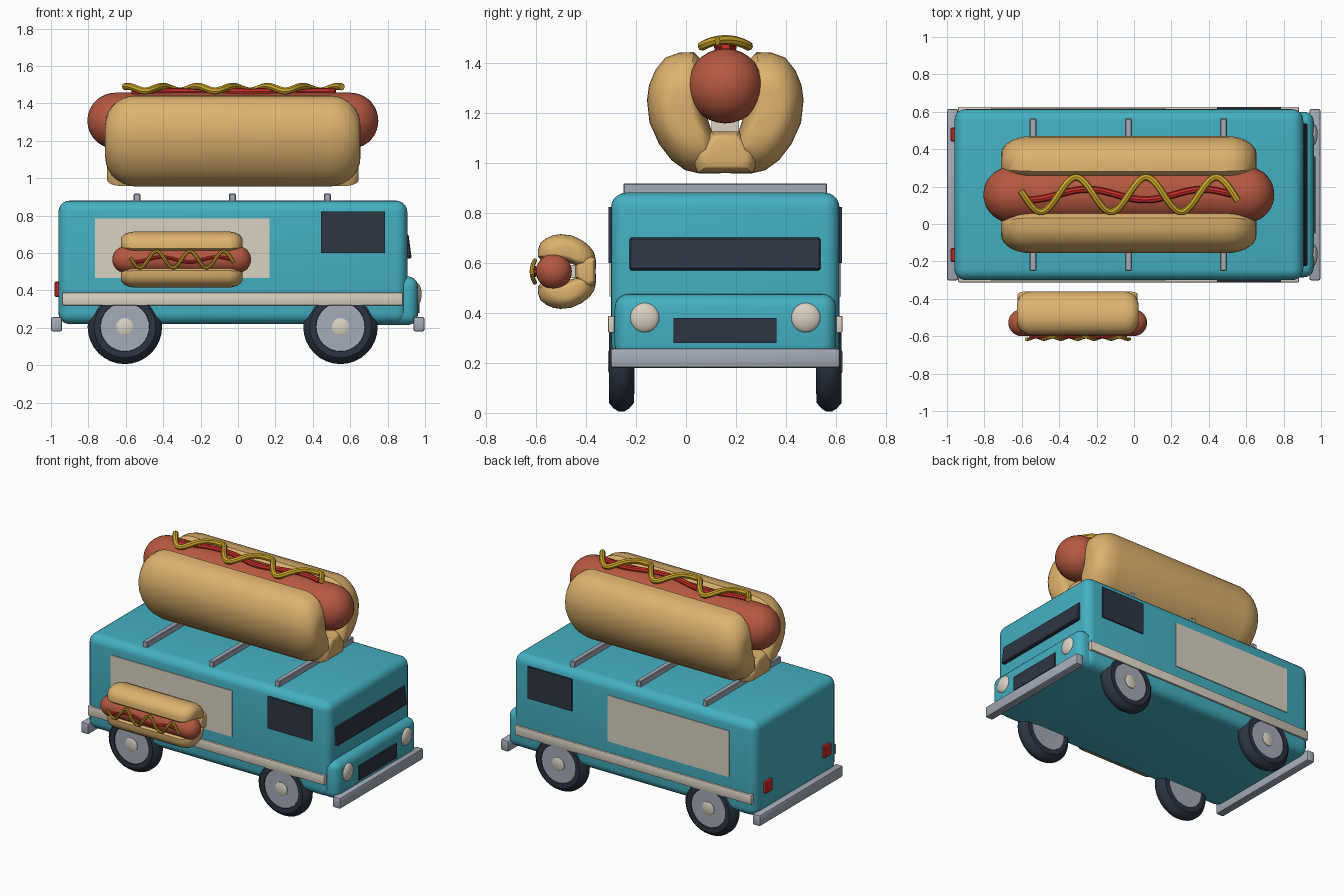
import bpy, bmesh, math
from mathutils import Matrix, Vector

if "Cube" in bpy.data.objects:
    bpy.data.objects.remove(bpy.data.objects["Cube"])

CY = 0.157  # van centre line


def mat(name, r, g, b):
    m = bpy.data.materials.new(name)
    lin = [((c / 255 + 0.055) / 1.055) ** 2.4 for c in (r, g, b)]
    m.diffuse_color = (*lin, 1)
    m.use_nodes = True
    m.node_tree.nodes["Principled BSDF"].inputs["Base Color"].default_value = m.diffuse_color
    return m


TEAL = mat("teal_paint", 68, 176, 194)
CREAM = mat("cream", 218, 210, 194)
DARK = mat("dark_glass", 46, 54, 68)
RUBBER = mat("rubber", 44, 52, 66)
STEEL = mat("steel", 165, 172, 184)
BUN = mat("bun", 222, 178, 110)
SAUSAGE = mat("sausage", 182, 88, 64)
MUSTARD = mat("mustard", 208, 168, 42)
RED = mat("red", 204, 46, 42)


def finish(name, bm, material):
    bmesh.ops.recalc_face_normals(bm, faces=bm.faces[:])
    me = bpy.data.meshes.new(name)
    bm.to_mesh(me)
    bm.free()
    me.materials.append(material)
    ob = bpy.data.objects.new(name, me)
    bpy.context.collection.objects.link(ob)
    return ob


def box(name, lo, hi, material, bevel=0.0, segs=3, tilt=0.0):
    """Box between two corners, optionally bevelled and tilted about y."""
    lo, hi = Vector(lo), Vector(hi)
    bm = bmesh.new()
    bmesh.ops.create_cube(bm, size=1)
    bmesh.ops.scale(bm, vec=hi - lo, verts=bm.verts[:])
    if bevel:
        bmesh.ops.bevel(bm, geom=bm.edges[:], offset=bevel, segments=segs,
                        profile=0.5, affect='EDGES')
    bm.transform(Matrix.Translation((lo + hi) / 2) @ Matrix.Rotation(tilt, 4, 'Y'))
    return finish(name, bm, material)


def loft(name, section, x0, x1, end, tip, material, steps=7):
    """Sweep a (y, z) section along x with rounded, shrinking ends."""
    cy = (min(p[0] for p in section) + max(p[0] for p in section)) / 2
    cz = (min(p[1] for p in section) + max(p[1] for p in section)) / 2
    half = [(end * (1 - math.cos(a)), tip + (1 - tip) * math.sin(a))
            for a in (i * math.pi / 2 / steps for i in range(steps + 1))]
    rows = [(x0 + d, s) for d, s in half] + [(x1 - d, s) for d, s in reversed(half)]
    bm = bmesh.new()
    rings = [[bm.verts.new((x, cy + (y - cy) * s, cz + (z - cz) * s)) for y, z in section]
             for x, s in rows]
    n = len(section)
    for a, b in zip(rings, rings[1:]):
        for i in range(n):
            bm.faces.new((a[i], a[(i + 1) % n], b[(i + 1) % n], b[i]))
    bm.faces.new(rings[0])
    bm.faces.new(rings[-1])
    return finish(name, bm, material)


def spin(name, profile, centre, side, material, segs=32):
    """Revolve a (radius, depth) profile about y; depth points outward."""
    bm = bmesh.new()
    rings = [[bm.verts.new((centre[0] + r * math.cos(t), centre[1] + side * d,
                            centre[2] + r * math.sin(t)))
              for t in (2 * math.pi * i / segs for i in range(segs))] for r, d in profile]
    for a, b in zip(rings, rings[1:]):
        for i in range(segs):
            bm.faces.new((a[i], a[(i + 1) % segs], b[(i + 1) % segs], b[i]))
    bm.faces.new(rings[0])
    bm.faces.new(rings[-1])
    return finish(name, bm, material)


def tube(name, points, radius, material):
    cu = bpy.data.curves.new(name + "_path", 'CURVE')
    cu.dimensions = '3D'
    cu.bevel_depth, cu.bevel_resolution, cu.use_fill_caps = radius, 2, True
    sp = cu.splines.new('POLY')
    sp.points.add(len(points) - 1)
    for p, co in zip(sp.points, points):
        p.co = (*co, 1)
    tmp = bpy.data.objects.new(name + "_path", cu)
    bm = bmesh.new()
    me = tmp.to_mesh()
    bm.from_mesh(me)
    tmp.to_mesh_clear()
    bpy.data.objects.remove(tmp)
    return finish(name, bm, material)


def hot_dog(prefix, matrix):
    """Full-size hot dog centred on y = 0, then placed by a matrix."""
    half = [(-0.125, 1.442), (-0.185, 1.44), (-0.24, 1.42), (-0.28, 1.37), (-0.305, 1.31),
            (-0.313, 1.25), (-0.303, 1.16), (-0.265, 1.075), (-0.215, 1.01), (-0.16, 0.97),
            (-0.10, 0.956), (-0.02, 0.956), (-0.02, 1.05), (-0.055, 1.13), (-0.075, 1.19),
            (-0.09, 1.27), (-0.09, 1.36), (-0.10, 1.415)]
    base = [(-0.055, 1.125), (-0.125, 1.04), (-0.128, 1.0), (-0.11, 0.958),
            (0.11, 0.958), (0.128, 1.0), (0.125, 1.04), (0.055, 1.125)]
    circle = [(0.15 * math.cos(t), 1.307 + 0.15 * math.sin(t))
              for t in (i * math.pi / 14 for i in range(28))]
    parts = [
        loft(prefix + "_bun_front", half, -0.71, 0.655, 0.16, 0.35, BUN),
        loft(prefix + "_bun_back", [(-y, z) for y, z in half], -0.71, 0.655, 0.16, 0.35, BUN),
        loft(prefix + "_bun_base", base, -0.70, 0.645, 0.08, 0.6, BUN),
        loft(prefix + "_sausage", circle, -0.805, 0.75, 0.15, 0.01, SAUSAGE, 9),
        box(prefix + "_filling", (-0.6, -0.055, 1.09), (0.55, 0.055, 1.168), CREAM),
    ]
    # sauces follow the curve of the sausage
    zig, wave = [], []
    for i in range(91):
        f = i / 90
        x = -0.605 + 1.16 * f
        y = 0.092 * math.cos(2 * math.pi * (x + 0.31) / 0.375)
        zig.append((x, y, 1.307 + math.sqrt(0.184 ** 2 - y * y)))
        x = -0.57 + 1.09 * f
        y = 0.028 * math.cos(2 * math.pi * (x + 0.25) / 0.62)
        wave.append((x, y, 1.307 + math.sqrt(0.158 ** 2 - y * y)))
    parts.append(tube(prefix + "_mustard", zig, 0.019, MUSTARD))
    parts.append(tube(prefix + "_ketchup", wave, 0.018, RED))
    for p in parts:
        p.data.transform(matrix)


# van shell
box("body", (-0.96, -0.30, 0.22), (0.905, 0.614, 0.88), TEAL, 0.06, 5)
box("hood", (0.60, -0.285, 0.215), (0.962, 0.60, 0.475), TEAL, 0.055, 5)

# nose
box("windshield", (0.888, -0.225, 0.57), (0.92, 0.537, 0.70), DARK, 0.006, 1, tilt=-0.13)
box("grille", (0.945, -0.05, 0.28), (0.97, 0.362, 0.38), DARK)
for i, y in enumerate((CY - 0.322, CY + 0.322)):
    bm = bmesh.new()
    bmesh.ops.create_uvsphere(bm, u_segments=24, v_segments=14, radius=0.06)
    bm.transform(Matrix.Translation((0.955, y, 0.38)) @ Matrix.Diagonal((0.45, 1, 1, 1)))
    finish(f"headlight_{i}", bm, CREAM)
    box(f"tail_light_{i}", (-0.98, y - 0.038, 0.365), (-0.95, y + 0.038, 0.447), RED, 0.006, 1)

# bumpers
for name, x in (("front_bumper", 0.967), ("rear_bumper", -0.97)):
    box(name, (x - 0.03, -0.302, 0.18), (x + 0.03, 0.616, 0.258), STEEL, 0.012, 2)

# roof rails
for i, x in enumerate((-0.54, -0.03, 0.478)):
    box(f"roof_rail_{i}", (x - 0.018, CY - 0.407, 0.87), (x + 0.018, CY + 0.407, 0.917),
        STEEL, 0.004, 1)

# both sides: trim, serving panel, cab window, wheels
for label, s in (("near", -1), ("far", 1)):
    def side_box(name, x0, x1, z0, z1, depth, material, bevel=0.0):
        ys = sorted((CY + s * 0.44, CY + s * (0.457 + depth)))
        box(f"{label}_{name}", (x0, ys[0], z0), (x1, ys[1], z1), material, bevel, 2)
    side_box("trim", -0.94, 0.882, 0.32, 0.388, 0.012, CREAM, 0.006)
    side_box("serving_panel", -0.765, 0.168, 0.465, 0.785, 0.006, CREAM)
    side_box("cab_window", 0.445, 0.785, 0.60, 0.822, 0.009, DARK)
    for pos, x in (("rear", -0.605), ("front", 0.548)):
        c = (x, CY + s * 0.415, 0.205)
        spin(f"{label}_{pos}_tire", [(0.13, -0.05), (0.165, -0.05), (0.188, -0.03),
             (0.199, -0.012), (0.199, 0.012), (0.188, 0.03), (0.165, 0.05), (0.132, 0.05),
             (0.128, 0.04)], c, s, RUBBER)
        spin(f"{label}_{pos}_rim", [(0.13, -0.052), (0.13, 0.046)], c, s, STEEL)
        spin(f"{label}_{pos}_hubcap", [(0.046, 0.0), (0.046, 0.05), (0.038, 0.054)],
             c, s, CREAM, 20)

# large roof hot dog and the small one on the serving side
hot_dog("roof", Matrix.Translation((0, CY, 0)))
hot_dog("side", Matrix.Translation((-0.288, 0.0955, 0.565))
        @ Matrix.Rotation(math.pi / 2, 4, 'X') @ Matrix.Scale(0.477, 4))

# smooth rounded surfaces, keep hard edges
for ob in bpy.context.collection.objects:
    ob.select_set(True)
    bpy.context.view_layer.objects.active = ob
bpy.ops.object.shade_smooth_by_angle(angle=math.radians(35))
